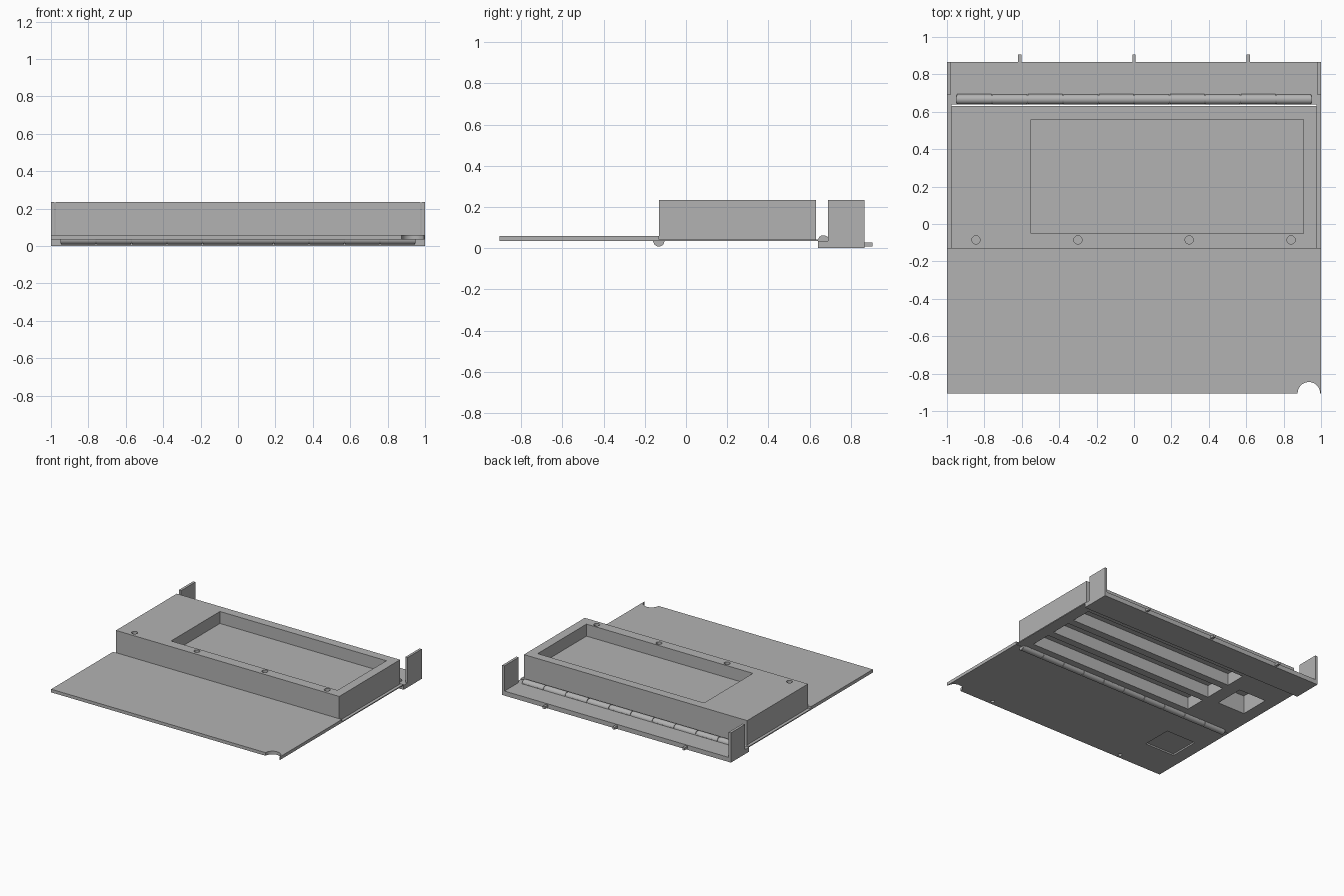
import bpy, bmesh, math
from mathutils import Matrix

if "Cube" in bpy.data.objects:
    bpy.data.objects.remove(bpy.data.objects["Cube"])

grey = bpy.data.materials.new("plain grey")
grey.diffuse_color = (0.45, 0.45, 0.45, 1)
grey.use_nodes = True
grey.node_tree.nodes["Principled BSDF"].inputs["Base Color"].default_value = grey.diffuse_color


def box(bm, x0, x1, y0, y1, z0, z1):
    m = Matrix.Translation(((x0 + x1) / 2, (y0 + y1) / 2, (z0 + z1) / 2))
    bmesh.ops.create_cube(bm, size=1, matrix=m @ Matrix.Diagonal((x1 - x0, y1 - y0, z1 - z0, 1)))


def cyl(bm, x, y, z0, z1, r, seg=32):
    bmesh.ops.create_cone(bm, cap_ends=True, segments=seg, radius1=r, radius2=r, depth=z1 - z0,
                          matrix=Matrix.Translation((x, y, (z0 + z1) / 2)))


def half_round(bm, x0, x1, y, z, r, side):
    # half cylinder along x; side +1 bulges up, -1 bulges down
    n = 12
    pts = [(y + r * math.cos(math.pi * i / n), z + side * r * math.sin(math.pi * i / n))
           for i in range(n + 1)]
    face = bm.faces.new([bm.verts.new((x0, a, b)) for a, b in pts])
    ext = bmesh.ops.extrude_face_region(bm, geom=[face], use_keep_orig=True)
    new = [v for v in ext["geom"] if isinstance(v, bmesh.types.BMVert)]
    bmesh.ops.translate(bm, verts=new, vec=(x1 - x0, 0, 0))


def make(name, bm):
    bmesh.ops.recalc_face_normals(bm, faces=bm.faces)
    me = bpy.data.meshes.new(name)
    bm.to_mesh(me)
    bm.free()
    ob = bpy.data.objects.new(name, me)
    bpy.context.collection.objects.link(ob)
    me.materials.append(grey)
    return ob


def activate(ob):
    bpy.ops.object.select_all(action='DESELECT')
    ob.select_set(True)
    bpy.context.view_layer.objects.active = ob


def smooth(ob):
    activate(ob)
    bpy.ops.object.shade_smooth_by_angle(angle=math.radians(30))


def cut(ob, bm):
    cutter = make(ob.name + "_cutter", bm)
    cutter.hide_render = True
    mod = ob.modifiers.new("cut", 'BOOLEAN')
    mod.operation, mod.solver, mod.object = 'DIFFERENCE', 'EXACT', cutter
    activate(ob)
    bpy.ops.object.modifier_apply(modifier=mod.name)
    bpy.data.objects.remove(cutter)


# Open front door: finger notch, shallow square recess, two small sockets
bm = bmesh.new()
box(bm, -1, 1, -0.905, -0.132, 0.035, 0.06)
door = make("front_door", bm)
bm = bmesh.new()
cyl(bm, 0.935, -0.905, 0, 0.1, 0.06, 48)
box(bm, -0.9, -0.64, -0.63, -0.39, 0, 0.047)
for x in (-0.6, 0.6):
    cyl(bm, x, -0.872, 0, 0.05, 0.014, 16)
cut(door, bm)
smooth(door)

# Body block with a flush rim plate around its foot
bm = bmesh.new()
box(bm, -0.976, 0.976, -0.13, 0.63, 0.035, 0.235)
body = make("body", bm)
bm = bmesh.new()
box(bm, -0.55, 0.905, -0.05, 0.56, 0.14, 0.3)          # top tray
for y in (-0.05, 0.175, 0.40):                         # long slots below
    box(bm, -0.55, 0.905, y, y + 0.165, 0, 0.13)
box(bm, -0.9, -0.66, 0.16, 0.40, 0, 0.18)              # square pocket below
for x in (-0.845, -0.3, 0.295, 0.84):                  # screw holes
    cyl(bm, x, -0.085, 0.19, 0.3, 0.022)
for x in (-0.6, 0.6):                                  # small sockets
    cyl(bm, x, 0.605, 0, 0.05, 0.014, 16)
cut(body, bm)
smooth(body)

# Narrow ledges at both sides of the body
for s, name in ((-1, "left_ledge"), (1, "right_ledge")):
    bm = bmesh.new()
    a, b = sorted((s * 0.976, s))
    box(bm, a, b, -0.13, 0.64, 0.035, 0.043)
    make(name, bm)

# Rear base bar
bm = bmesh.new()
box(bm, -1, 1, 0.64, 0.867, 0, 0.036)
make("rear_base", bm)

# Rear corner walls
for s, name in ((-1, "left_rear_wall"), (1, "right_rear_wall")):
    bm = bmesh.new()
    a, b = sorted((s * 0.98, s))
    box(bm, a, b, 0.69, 0.867, 0.036, 0.235)
    make(name, bm)

# Locking pins on the back edge
for i, x in enumerate((-0.61, 0, 0.61)):
    bm = bmesh.new()
    box(bm, x - 0.009, x + 0.009, 0.86, 0.905, 0.009, 0.028)
    make(f"locking_pin_{i + 1}", bm)

# Two piano hinges: ten knuckles each
for name, y, z, side in (("rear_hinge", 0.667, 0.036, 1), ("front_hinge", -0.132, 0.035, -1)):
    bm = bmesh.new()
    for i in range(10):
        x = -0.95 + 0.19 * i
        half_round(bm, x + 0.003, x + 0.187, y, z, 0.027, side)
        # alternating leaf lip
        d = 0.027 if i % 2 else -0.027
        box(bm, x + 0.003, x + 0.187, min(y, y + d), max(y, y + d), z - 0.002, z + 0.004)
    half_round(bm, -0.95, 0.948, y, z, 0.022, side)    # hinge rod
    smooth(make(name, bm))
